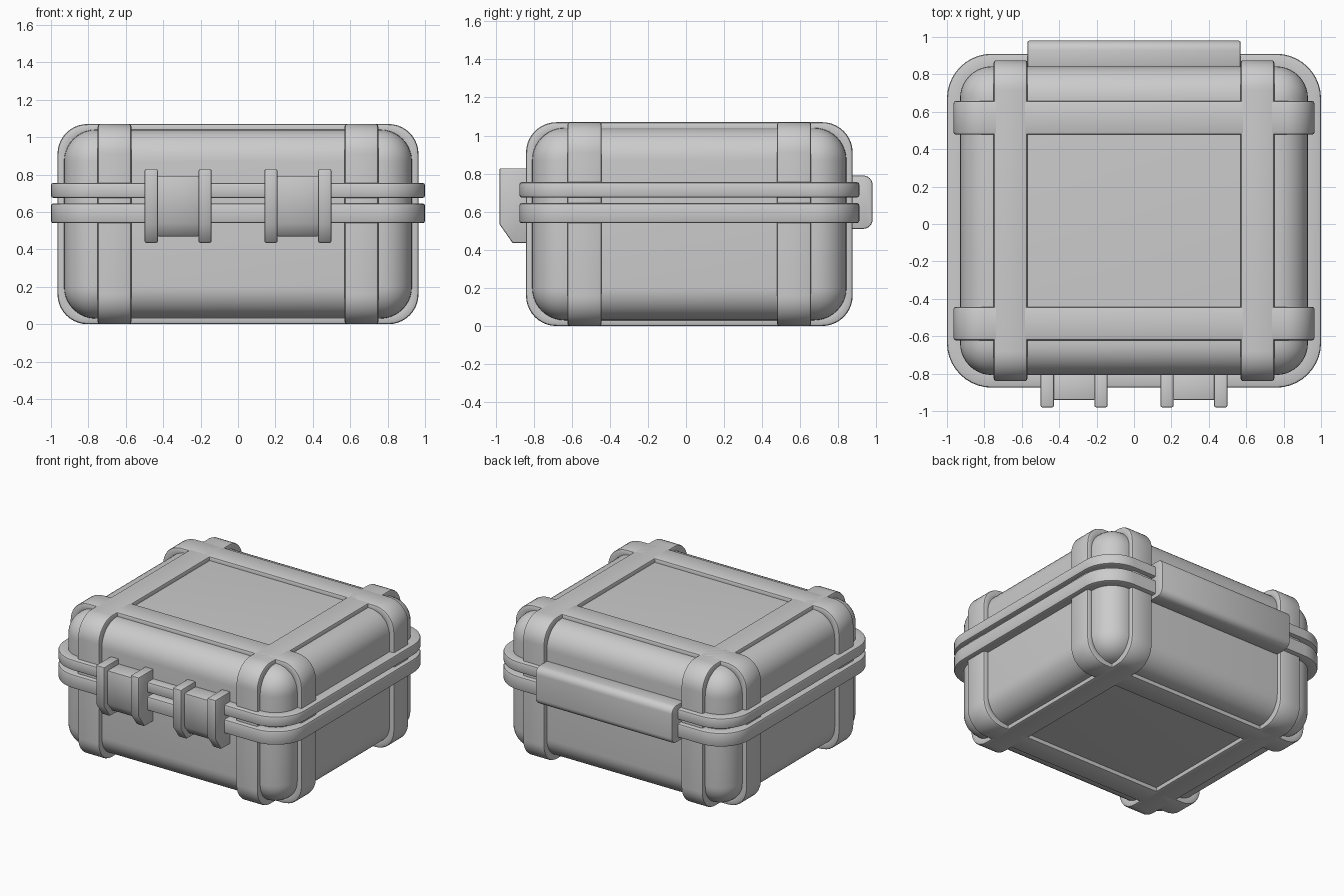
import bpy, bmesh, math

if "Cube" in bpy.data.objects:
    bpy.data.objects.remove(bpy.data.objects["Cube"])

CY = 0.0175          # case centre in y
ZMID, ZH = 0.535, 0.535

def to_yz(u, v, d): return (d, u, v)   # profile in yz, depth along x
def to_xz(u, v, d): return (u, d, v)   # profile in xz, depth along y
def to_xy(u, v, d): return (u, v, d)   # profile in xy, depth along z


def finish(bm, name, bevel, segs=2):
    bmesh.ops.recalc_face_normals(bm, faces=bm.faces)
    if bevel:
        edges = [e for e in bm.edges if e.calc_face_angle(0) > math.radians(40)]
        bmesh.ops.bevel(bm, geom=edges, offset=bevel, segments=segs,
                        profile=0.5, affect='EDGES', clamp_overlap=True)
    mesh = bpy.data.meshes.new(name)
    bm.to_mesh(mesh)
    bm.free()
    ob = bpy.data.objects.new(name, mesh)
    bpy.context.collection.objects.link(ob)
    return ob


def rounded_rect(cu, cv, hu, hv, r, n=10):
    pts = []
    for k, (su, sv) in enumerate(((1, 1), (-1, 1), (-1, -1), (1, -1))):
        for i in range(n + 1):
            a = math.pi / 2 * (k + i / n)
            pts.append((cu + su * (hu - r) + r * math.cos(a),
                        cv + sv * (hv - r) + r * math.sin(a)))
    return pts


def ring(name, cu, cv, hu, hv, r, t, lo, hi, place, bevel):
    bm = bmesh.new()
    outer = rounded_rect(cu, cv, hu, hv, r)
    inner = rounded_rect(cu, cv, hu - t, hv - t, r - t)
    loops = [[bm.verts.new(place(u, v, d)) for u, v in pts]
             for pts, d in ((outer, lo), (outer, hi), (inner, hi), (inner, lo))]
    n = len(outer)
    for k in range(4):
        a, b = loops[k], loops[(k + 1) % 4]
        for i in range(n):
            j = (i + 1) % n
            bm.faces.new((a[i], a[j], b[j], b[i]))
    return finish(bm, name, bevel)


def prism(name, pts, lo, hi, place, bevel):
    bm = bmesh.new()
    a = [bm.verts.new(place(u, v, lo)) for u, v in pts]
    b = [bm.verts.new(place(u, v, hi)) for u, v in pts]
    bm.faces.new(a)
    bm.faces.new(b)
    for i in range(len(a)):
        j = (i + 1) % len(a)
        bm.faces.new((a[i], a[j], b[j], b[i]))
    return finish(bm, name, bevel)


# Main case shell: box with generous rounding
bm = bmesh.new()
bmesh.ops.create_cube(bm, size=1)
for v in bm.verts:
    v.co = (v.co.x * 1.86, v.co.y * 1.65 + CY, v.co.z * 1.01 + ZMID)
finish(bm, "case_shell", 0.17, 10)

# Raised protective straps wrapping the case both ways
for side, s in (("left", -1), ("right", 1)):
    ring("strap_" + side, CY, ZMID, 0.8575, ZH, 0.16, 0.06,
         s * 0.66 - 0.09, s * 0.66 + 0.09, to_yz, 0.013)
for side, s in (("front", -1), ("back", 1)):
    y = CY + s * 0.55
    ring("strap_" + side, 0, ZMID, 0.965, ZH, 0.16, 0.06,
         y - 0.09, y + 0.09, to_xz, 0.013)

# Rims of the lid and the base
for name, lo, hi in (("base_rim", 0.54, 0.645), ("lid_rim", 0.675, 0.755)):
    ring(name, 0, CY, 1.0, 0.8925, 0.24, 0.11, lo, hi, to_xy, 0.012)

# Front latches: two ears and a plate each
ear = [(-0.80, 0.435), (-0.91, 0.435), (-0.98, 0.535), (-0.98, 0.828), (-0.80, 0.828)]
plate = [(-0.80, 0.47), (-0.885, 0.47), (-0.94, 0.54), (-0.94, 0.79), (-0.80, 0.79)]
for side, cx in (("left", -0.32), ("right", 0.32)):
    for k, s in (("a", -1), ("b", 1)):
        x = cx + s * 0.144
        prism(f"latch_ear_{side}_{k}", ear, x - 0.035, x + 0.035, to_yz, 0.008)
    prism("latch_plate_" + side, plate, cx - 0.112, cx + 0.112, to_yz, 0.006)

# Rear hinge block with rounded outer edges
r = 0.05
hinge = [(0.84, 0.79)]
hinge += [(0.98 - r + r * math.sin(a), 0.79 - r + r * math.cos(a))
          for a in [math.pi / 2 * i / 6 for i in range(7)]]
hinge += [(0.98 - r + r * math.cos(a), 0.51 + r - r * math.sin(a))
          for a in [math.pi / 2 * i / 6 for i in range(7)]]
hinge += [(0.84, 0.51)]
prism("hinge", hinge, -0.57, 0.57, to_yz, 0.008)

# Smooth shading with crisp edges
for ob in bpy.context.scene.objects:
    ob.select_set(True)
    bpy.context.view_layer.objects.active = ob
bpy.ops.object.shade_smooth_by_angle(angle=math.radians(38))
